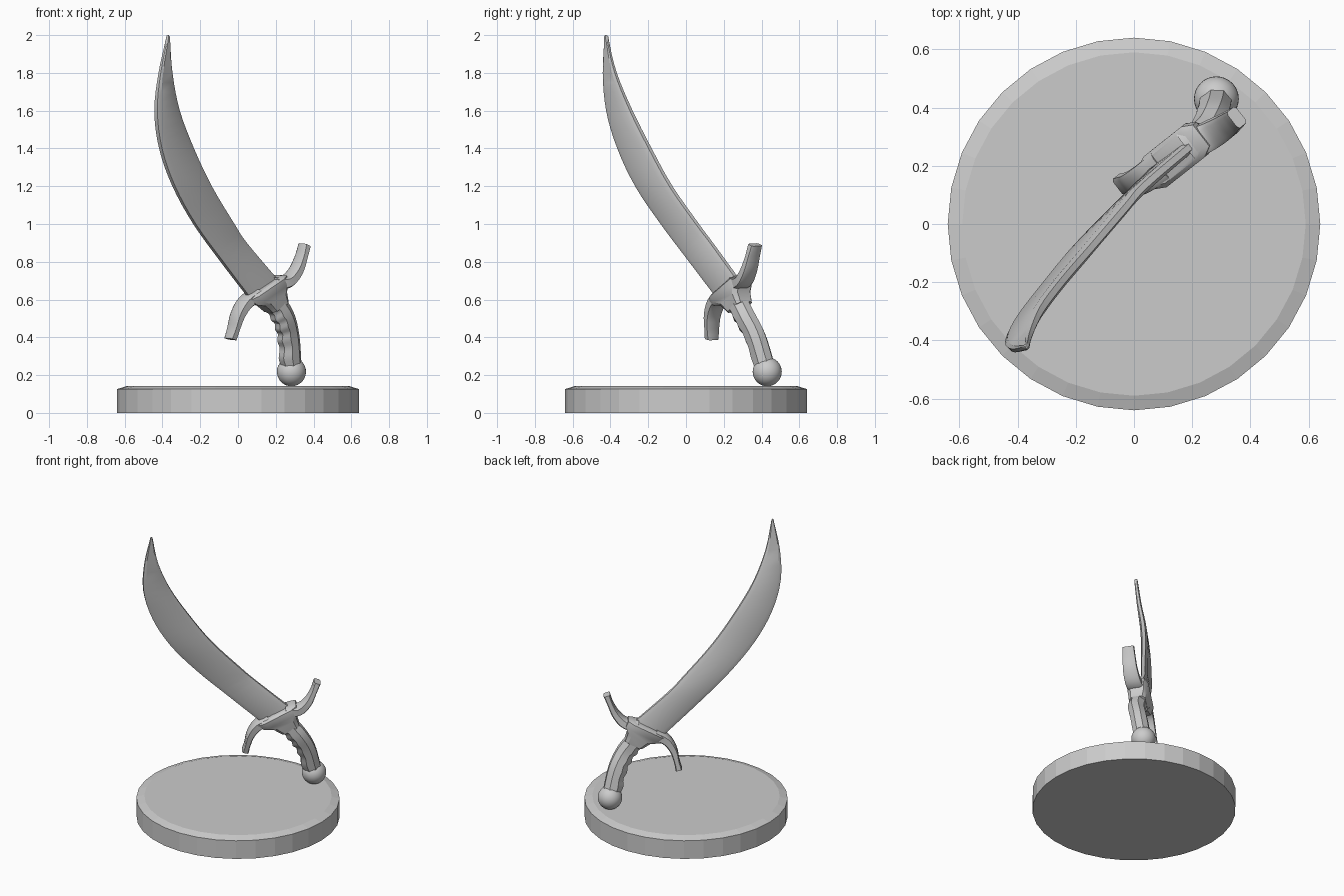
import bpy, bmesh, math
from mathutils import Vector as V

if "Cube" in bpy.data.objects:
    bpy.data.objects.remove(bpy.data.objects["Cube"])

grey = bpy.data.materials.new("plain_grey")
grey.use_nodes = True
grey.diffuse_color = (0.6, 0.6, 0.6, 1)
grey.node_tree.nodes["Principled BSDF"].inputs["Base Color"].default_value = (0.6, 0.6, 0.6, 1)

NORMAL = V((0.61, -0.79, -0.05)).normalized()    # across the flat of the sword
GUARD = V((0.19, 0.15, 0.13)).normalized()       # along the cross guard


def finish(name, bm, smooth=None):
    bmesh.ops.recalc_face_normals(bm, faces=bm.faces[:])
    mesh = bpy.data.meshes.new(name)
    bm.to_mesh(mesh)
    bm.free()
    mesh.materials.append(grey)
    obj = bpy.data.objects.new(name, mesh)
    bpy.context.collection.objects.link(obj)
    if smooth:
        bpy.ops.object.select_all(action='DESELECT')
        bpy.context.view_layer.objects.active = obj
        obj.select_set(True)
        bpy.ops.object.shade_smooth_by_angle(angle=math.radians(smooth))
    return obj


def loft(name, rings, smooth=35):
    """Skin a list of equal rings of points and cap both ends."""
    bm = bmesh.new()
    loops = [[bm.verts.new(p) for p in ring] for ring in rings]
    n = len(loops[0])
    for lo, hi in zip(loops, loops[1:]):
        for i in range(n):
            j = (i + 1) % n
            bm.faces.new((lo[i], lo[j], hi[j], hi[i]))
    bm.faces.new(loops[0])
    bm.faces.new(loops[-1])
    return finish(name, bm, smooth)


def spline(pts, steps):
    """Catmull-Rom curve through the points."""
    pts = [V(p) for p in pts]
    ext = [2 * pts[0] - pts[1]] + pts + [2 * pts[-1] - pts[-2]]
    out = []
    for k in range(len(pts) - 1):
        a, b, c, d = ext[k:k + 4]
        for s in range(steps):
            t = s / steps
            out.append(0.5 * (2 * b + (c - a) * t + (2 * a - 5 * b + 4 * c - d) * t ** 2
                              + (3 * b - a - 3 * c + d) * t ** 3))
    return out + [pts[-1]]


def tangents(path):
    last = len(path) - 1
    return [(path[min(i + 1, last)] - path[max(i - 1, 0)]).normalized() for i in range(last + 1)]


def chamfered(c, a, b, cut=0.3):
    """Rectangle with cut corners from two half axes."""
    k = 1 - cut
    shape = [(1, -k), (1, k), (k, 1), (-k, 1), (-1, k), (-1, -k), (-k, -1), (k, -1)]
    return [c + a * u + b * v for u, v in shape]


# Round base with a bevelled upper rim
bm = bmesh.new()
bmesh.ops.create_cone(bm, cap_ends=True, segments=32, radius1=0.64, radius2=0.64, depth=0.126)
bmesh.ops.translate(bm, verts=bm.verts, vec=(0, 0, 0.063))
top = max(bm.faces, key=lambda f: f.calc_center_median().z)
bmesh.ops.inset_individual(bm, faces=[top], thickness=0.05)
bmesh.ops.translate(bm, verts=top.verts, vec=(0, 0, 0.016))
finish("round_base", bm)

# Curved blade between a spine edge and a cutting edge
spine = spline([(0.075, 0.185, 0.59), (-0.085, 0.025, 0.8), (-0.23, -0.125, 1.0),
                (-0.34, -0.26, 1.2), (-0.41, -0.355, 1.4), (-0.435, -0.415, 1.6),
                (-0.415, -0.435, 1.8), (-0.374, -0.426, 1.995)], 4)
edge = spline([(0.21, 0.28, 0.70), (0.04, 0.135, 0.9), (-0.025, 0.06, 1.0),
               (-0.145, -0.08, 1.2), (-0.24, -0.19, 1.4), (-0.315, -0.29, 1.6),
               (-0.352, -0.372, 1.8), (-0.364, -0.418, 1.99)], 4)
mid = [(p + q) / 2 for p, q in zip(spine, edge)]
rings = []
for c, p, q, tan in zip(mid, spine, edge, tangents(mid)):
    nor = (q - p).cross(tan).normalized()
    thin = min(1, 0.45 + (2 - c.z) * 1.2)
    rings.append([p.lerp(q, u) + nor * h * thin for u, h in
                  [(0, 0.012), (0.13, 0.022), (0.85, 0.021), (1, 0.011),
                   (1, -0.011), (0.85, -0.021), (0.13, -0.022), (0, -0.012)]])
tip = V((-0.37, -0.425, 2.0))
rings.append([tip + (v - tip) * 0.4 + V((0, 0, 0.004)) for v in rings[-1]])
for v in rings[-1]:
    v.z = min(v.z, 2.0)
loft("curved_blade", rings, 25)

# Guard block flaring from the grip to a flat lip
block = [((0.205, 0.285, 0.56), 0.06, 0.052), ((0.178, 0.262, 0.605), 0.08, 0.06),
         ((0.157, 0.246, 0.632), 0.125, 0.066), ((0.137, 0.23, 0.665), 0.135, 0.066),
         ((0.131, 0.225, 0.675), 0.115, 0.052)]
loft("guard_block", [chamfered(V(c), GUARD * a, NORMAL * b) for c, a, b in block])

# Two guard arms curving in opposite directions
arms = {
    "lower_guard_arm": [(0.10, 0.205, 0.625), (0.04, 0.162, 0.585), (0.0, 0.14, 0.52),
                        (-0.022, 0.136, 0.45), (-0.04, 0.136, 0.39)],
    "upper_guard_arm": [(0.18, 0.265, 0.685), (0.255, 0.302, 0.695), (0.305, 0.33, 0.75),
                        (0.333, 0.35, 0.82), (0.353, 0.366, 0.89)],
}
for name, pts in arms.items():
    path = spline(pts, 4)
    rings = []
    for i, (c, tan) in enumerate(zip(path, tangents(path))):
        t = i / (len(path) - 1)
        side = tan.cross(NORMAL).normalized()
        half = 0.034 - 0.016 * min(1, t * 1.3) + 0.003 * max(0, t - 0.8) * 5
        rings.append(chamfered(c, side * half, NORMAL * (0.055 - 0.02 * t)))
    loft(name, rings)

# Eight-sided grip with finger grooves on the inner side
path = spline([(0.195, 0.275, 0.58), (0.243, 0.316, 0.5), (0.268, 0.368, 0.4),
               (0.28, 0.415, 0.25)], 9)
rings = []
for i, (c, tan) in enumerate(zip(path, tangents(path))):
    t = i / (len(path) - 1)
    side = tan.cross(NORMAL).normalized()
    if side.dot(GUARD) < 0:
        side = -side
    wave = 0.006 * math.cos(t * math.tau * 4.5)
    ring = []
    for k in range(8):
        ang = math.tau * (k + 0.5) / 8
        u, v = math.cos(ang), math.sin(ang)
        reach = 0.064 - 0.004 * t + (wave if u < 0 else 0)
        ring.append(c + side * u * reach + NORMAL * v * 0.056)
    rings.append(ring)
loft("grip", rings, 30)

# Ball pommel resting on the base
bm = bmesh.new()
bmesh.ops.create_uvsphere(bm, u_segments=32, v_segments=16, radius=0.077)
bmesh.ops.translate(bm, verts=bm.verts, vec=(0.283, 0.43, 0.218))
finish("pommel", bm, 40)
